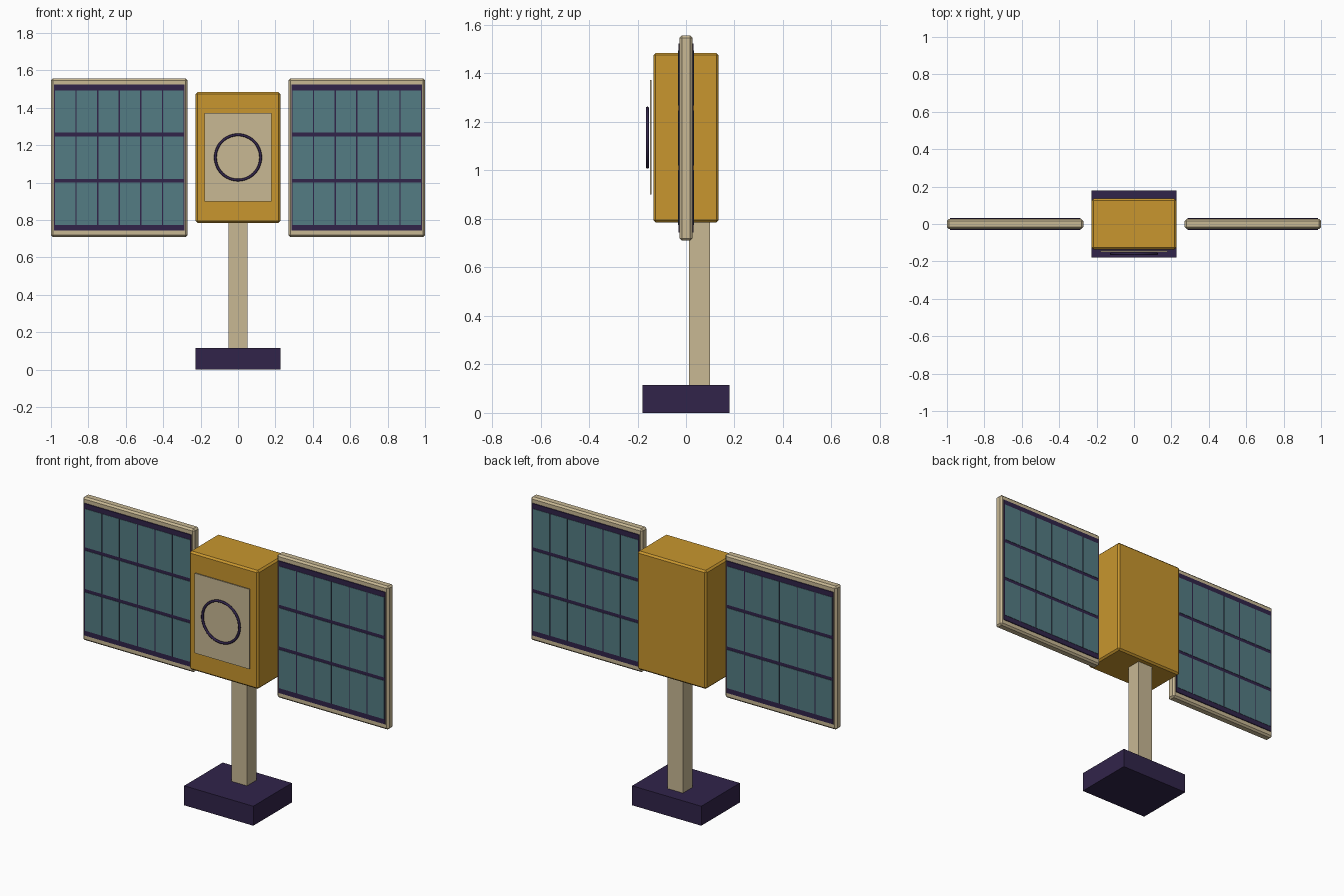
import bpy
import bmesh
from math import pi
from mathutils import Matrix, Vector

cube = bpy.data.objects.get("Cube")
if cube:
    bpy.data.objects.remove(cube, do_unlink=True)


def material(name, rgb):
    # 8-bit screen colour to linear
    lin = [((c / 255 + 0.055) / 1.055) ** 2.4 for c in rgb] + [1.0]
    m = bpy.data.materials.new(name)
    m.use_nodes = True
    m.diffuse_color = lin
    m.node_tree.nodes["Principled BSDF"].inputs["Base Color"].default_value = lin
    return m


gold = material("gold foil", (200, 150, 46))
tan = material("warm tan", (200, 184, 148))
teal = material("cell teal", (84, 124, 131))
dark = material("dark violet", (49, 36, 74))


def boxes(name, extents, mat, bevel=0):
    """One object made of boxes, each given by its low and high corner."""
    bm = bmesh.new()
    for lo, hi in extents:
        lo, hi = Vector(lo), Vector(hi)
        place = Matrix.Translation((lo + hi) / 2) @ Matrix.Diagonal((*(hi - lo), 1))
        bmesh.ops.create_cube(bm, size=1, matrix=place)
    mesh = bpy.data.meshes.new(name)
    bm.to_mesh(mesh)
    bm.free()
    mesh.materials.append(mat)
    obj = bpy.data.objects.new(name, mesh)
    bpy.context.collection.objects.link(obj)
    if bevel:
        mod = obj.modifiers.new("edge_bevel", "BEVEL")
        mod.width = bevel
        mod.segments = 1
    return obj


# Stand
boxes("base", [((-0.226, -0.18, 0), (0.226, 0.18, 0.115))], dark)
boxes("post", [((-0.05, 0.012, 0.01), (0.05, 0.1, 0.8))], tan)

# Main body with front plate and ring
boxes("body", [((-0.226, -0.135, 0.785), (0.226, 0.135, 1.485))], gold, 0.01)
boxes("front_plate", [((-0.18, -0.149, 0.9), (0.18, -0.143, 1.372))], tan)
bpy.ops.mesh.primitive_torus_add(
    location=(0, -0.159, 1.135), rotation=(pi / 2, 0, 0),
    major_radius=0.121, minor_radius=0.007, major_segments=48, minor_segments=10)
ring = bpy.context.object
ring.name = "front_ring"
ring.data.materials.append(dark)
bpy.ops.object.shade_smooth()

# Solar wings: frame, dark core and a grid of cells showing on both faces
COLS, ROWS = 6, 3
PITCH_X, PITCH_Z = 0.1153, 0.2465
for side, label in ((-1, "right"), (1, "left")):
    mid = side * 0.635
    boxes(label + "_panel_frame",
          [((mid - 0.365, -0.026, 0.71), (mid + 0.365, 0.026, 1.557))], tan, 0.01)
    boxes(label + "_panel_core",
          [((mid - 0.349, -0.031, 0.744), (mid + 0.349, 0.031, 1.524))], dark)
    cells = []
    for col in range(COLS):
        for row in range(ROWS):
            x = mid + (col - (COLS - 1) / 2) * PITCH_X
            z = 1.134 + (row - (ROWS - 1) / 2) * PITCH_Z
            cells.append(((x - 0.0545, -0.033, z - 0.1135),
                          (x + 0.0545, 0.033, z + 0.1135)))
    boxes(label + "_solar_cells", cells, teal)
